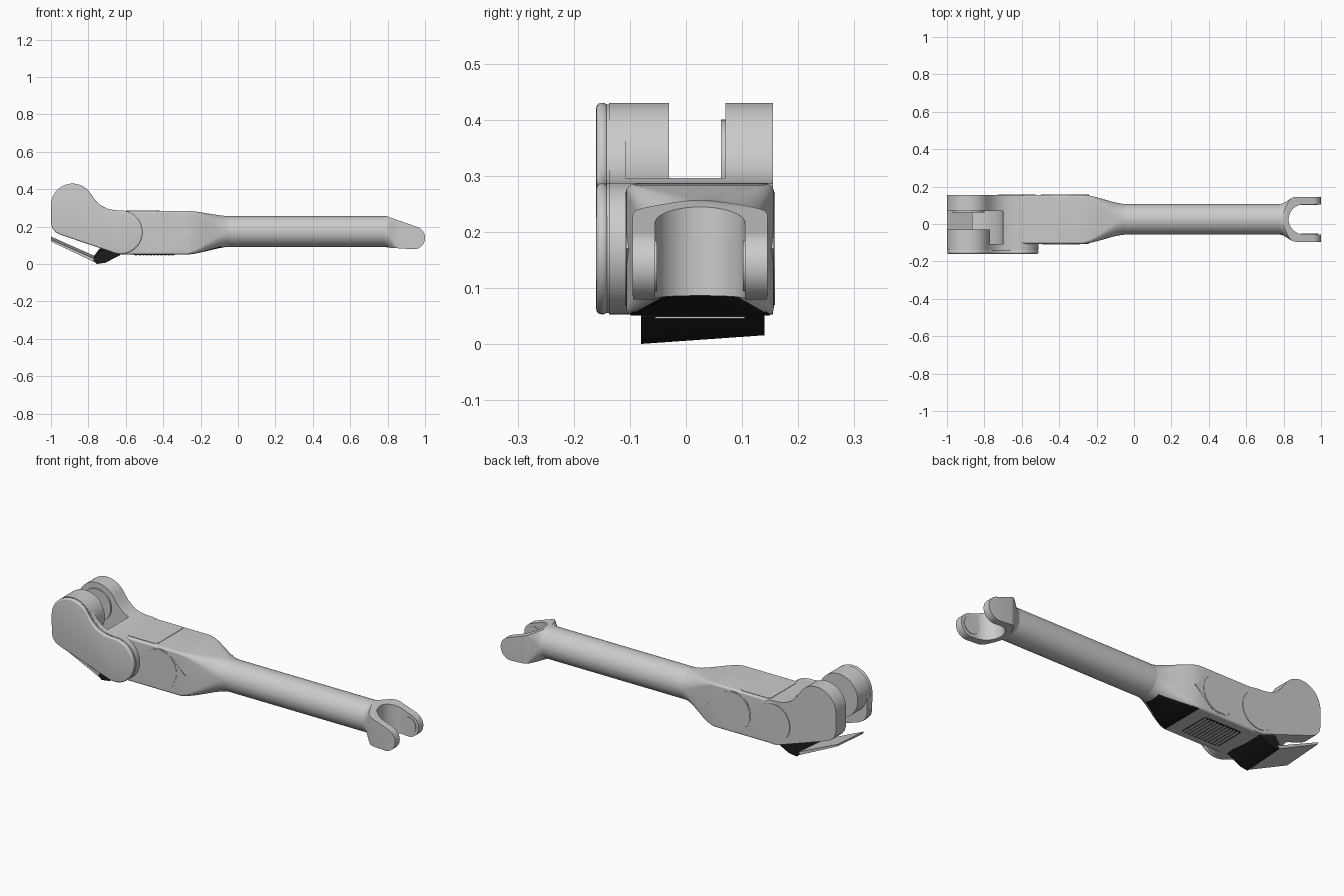
import bpy, bmesh
from math import sin, cos, pi, radians

if "Cube" in bpy.data.objects:
    bpy.data.objects.remove(bpy.data.objects["Cube"])

CY, CZ = 0.025, 0.174          # axis of the tube
dark = bpy.data.materials.new("dark")
dark.diffuse_color = (0.012, 0.012, 0.012, 1)
dark.use_nodes = True
dark.node_tree.nodes["Principled BSDF"].inputs["Base Color"].default_value = dark.diffuse_color


def finish(ob, angle=32):
    for p in ob.data.polygons:
        p.use_smooth = True
    ob.data.set_sharp_from_angle(angle=radians(angle))
    return ob


def make(name, bm):
    bmesh.ops.recalc_face_normals(bm, faces=bm.faces)
    me = bpy.data.meshes.new(name)
    bm.to_mesh(me)
    bm.free()
    ob = bpy.data.objects.new(name, me)
    bpy.context.collection.objects.link(ob)
    return ob


def apply(ob, mod):
    bpy.context.view_layer.objects.active = ob
    bpy.ops.object.modifier_apply(modifier=mod.name)


def boolean(ob, cutter, op):
    m = ob.modifiers.new("bool", 'BOOLEAN')
    m.operation, m.object, m.solver = op, cutter, 'EXACT'
    apply(ob, m)
    bpy.data.objects.remove(cutter)
    return finish(ob)


def arc(cx, cy, r, a0, a1, n=24):
    return [(cx + r * cos(radians(a0 + (a1 - a0) * i / n)),
             cy + r * sin(radians(a0 + (a1 - a0) * i / n))) for i in range(n + 1)]


def circle(cx, cy, r, n=56):
    return arc(cx, cy, r, 0, 360, n)[:-1]


def prism(name, pts, lo, hi, axis='y', bevel=0, shear=0, mat=None):
    """Extrude an xz outline along y, or an xy outline along z."""
    bm = bmesh.new()
    rings = []
    for d in (lo, hi):
        rings.append([bm.verts.new((u, d, v + shear * (d - 0.03)) if axis == 'y' else (u, v, d))
                      for u, v in pts])
    n = len(pts)
    for i in range(n):
        j = (i + 1) % n
        bm.faces.new((rings[0][i], rings[0][j], rings[1][j], rings[1][i]))
    bm.faces.new(rings[0])
    bm.faces.new(rings[1])
    ob = make(name, bm)
    if bevel:
        m = ob.modifiers.new("bevel", 'BEVEL')
        m.width, m.segments, m.limit_method, m.angle_limit = bevel, 4, 'ANGLE', radians(40)
        apply(ob, m)
    if mat:
        ob.data.materials.append(mat)
    return finish(ob)


def loft(name, sections, n=10):
    """Skin rounded rectangles (x, half width, half height, corner radius, centre z)."""
    bm = bmesh.new()
    rings = []
    for x, a, b, r, cz in sections:
        ring = []
        for k, (sy, sz) in enumerate(((1, 1), (-1, 1), (-1, -1), (1, -1))):
            for y, z in arc(CY + sy * (a - r), cz + sz * (b - r), r, 90 * k, 90 * k + 90, n):
                ring.append(bm.verts.new((x, y, z)))
        rings.append(ring)
    m = len(rings[0])
    for p, q in zip(rings, rings[1:]):
        for i in range(m):
            j = (i + 1) % m
            bm.faces.new((p[i], p[j], q[j], q[i]))
    bm.faces.new(rings[0])
    bm.faces.new(rings[-1])
    bmesh.ops.remove_doubles(bm, verts=bm.verts, dist=1e-5)
    return finish(make(name, bm))


def lerp(a, b, t):
    return a + (b - a) * t


def rounded(x0, x1, y0, y1, r):
    return (arc(x1 - r, y1 - r, r, 0, 90, 6) + arc(x0 + r, y1 - r, r, 90, 180, 6)
            + arc(x0 + r, y0 + r, r, 180, 270, 6) + arc(x1 - r, y0 + r, r, 270, 360, 6))


# Housing: box that blends into the round tube
sections = [(-0.64, 0.131, 0.117, 0.012, 0.1675), (-0.3, 0.131, 0.117, 0.012, 0.1675)]
for i in range(13):
    t = i / 12
    s = lerp(t, t * t * (3 - 2 * t), 0.6)
    sections.append((lerp(-0.27, -0.05, t), lerp(0.131, 0.082, s), lerp(0.117, 0.082, s),
                     lerp(0.012, 0.0815, s), lerp(0.1675, CZ, s)))
housing = loft("housing", sections)

# Dark inset on the underside of the taper
housing.data.materials.append(None)
housing.data.materials.append(dark)
for p in housing.data.polygons:
    if p.normal.z < -0.8 and -0.27 < p.center.x < -0.09:
        p.material_index = 1

# Tube
loft("tube", [(-0.06, 0.082, 0.082, 0.0815, CZ), (0.79, 0.082, 0.082, 0.0815, CZ)])

# Fork: flared loft trimmed by its side outline and a U slot
sections = []
for i in range(9):
    t = i / 8
    s = t * t * (3 - 2 * t)
    sections.append((lerp(0.78, 0.865, t), lerp(0.082, 0.12, s), lerp(0.082, 0.1, s),
                     lerp(0.0815, 0.022, s), lerp(CZ, 0.165, s)))
sections.append((1.02, 0.12, 0.1, 0.022, 0.165))
fork = loft("fork", sections)
side = [(0.77, 0.09), (0.77, 0.262), (0.79, 0.2575)] + arc(0.939, 0.14, 0.061, 72, -97, 28)
boolean(fork, prism("fork_trim", side, -0.3, 0.3), 'INTERSECT')
slot = arc(0.907, CY, 0.08, 90, 270, 32) + [(1.1, CY - 0.08), (1.1, CY + 0.08)]
boolean(fork, prism("fork_slot", slot, -0.1, 0.5, 'z'), 'DIFFERENCE')
for y0, tag in ((CY - 0.082, "front"), (CY + 0.077, "back")):
    prism("fork_pad_" + tag, circle(0.939, 0.14, 0.045), y0, y0 + 0.005)

# Bent elbow outline shared by cover, cheeks and core
JX, JZ = -0.885, 0.315
elbow = (arc(JX, JZ, 0.115, 180, 30)
         + [(-0.76, 0.338), (-0.73, 0.311), (-0.695, 0.294), (-0.65, 0.287)]
         + arc(-0.627, 0.17, 0.117, 90, -115)
         + [(-0.95, 0.157), (-0.975, 0.17), (-0.992, 0.19), (-0.999, 0.215)])
prism("elbow_cover", elbow, -0.16, -0.139, bevel=0.009)
prism("seam", [(lerp(-0.78, x, 0.985), lerp(0.22, z, 0.985)) for x, z in elbow], -0.142, -0.135)
prism("front_cheek", elbow, -0.137, -0.108)
prism("back_cheek", elbow, 0.07, 0.155)
core = prism("elbow_core", elbow, -0.11, 0.075)
boolean(core, prism("core_cut", circle(JX, JZ, 0.187, 72), -0.109, 0.2), 'DIFFERENCE')

# Joint drum and bearing disc
prism("joint_drum", circle(JX, JZ, 0.115), -0.11, -0.03)
prism("joint_disc", circle(JX, JZ, 0.085), 0.062, 0.072)

# Side pads: teardrop with a round cap, front and back
tear = arc(-0.39, 0.17, 0.106, 48, 312, 40) + [(-0.24, 0.17)]
for s, face, tag in ((-1, -0.106, "front"), (1, 0.156, "back")):
    prism("teardrop_" + tag, tear, face - s * 0.01, face + s * 0.001)
    prism("round_cap_" + tag, circle(-0.39, 0.17, 0.1), face - s * 0.01, face + s * 0.003)
prism("elbow_cap_back", circle(-0.627, 0.17, 0.1), 0.145, 0.159)

# Top panel
prism("top_panel", rounded(-0.6, -0.42, -0.09, 0.145, 0.02), 0.27, 0.2865, 'z')

# Underside vent
prism("vent_base", rounded(-0.56, -0.34, -0.06, 0.11, 0.01), 0.0485, 0.06, 'z', mat=dark)
for i in range(11):
    x = -0.55 + 0.0195 * i
    prism("vent_slat_%d" % i, rounded(x, x + 0.011, -0.055, 0.105, 0.003), 0.0455, 0.06, 'z')

# Dark bracket and slanted guard plate, both slightly tilted sideways
bracket = [(-0.775, 0.028), (-0.755, 0.008), (-0.71, 0.014), (-0.63, 0.055), (-0.7, 0.09), (-0.74, 0.075)]
prism("guard_bracket", bracket, -0.08, 0.14, shear=0.07, mat=dark)
plate = [(-1.0, 0.139), (-0.996, 0.126), (-0.765, 0.017), (-0.755, 0.03)]
prism("guard_plate", plate, -0.08, 0.14, shear=0.07)
